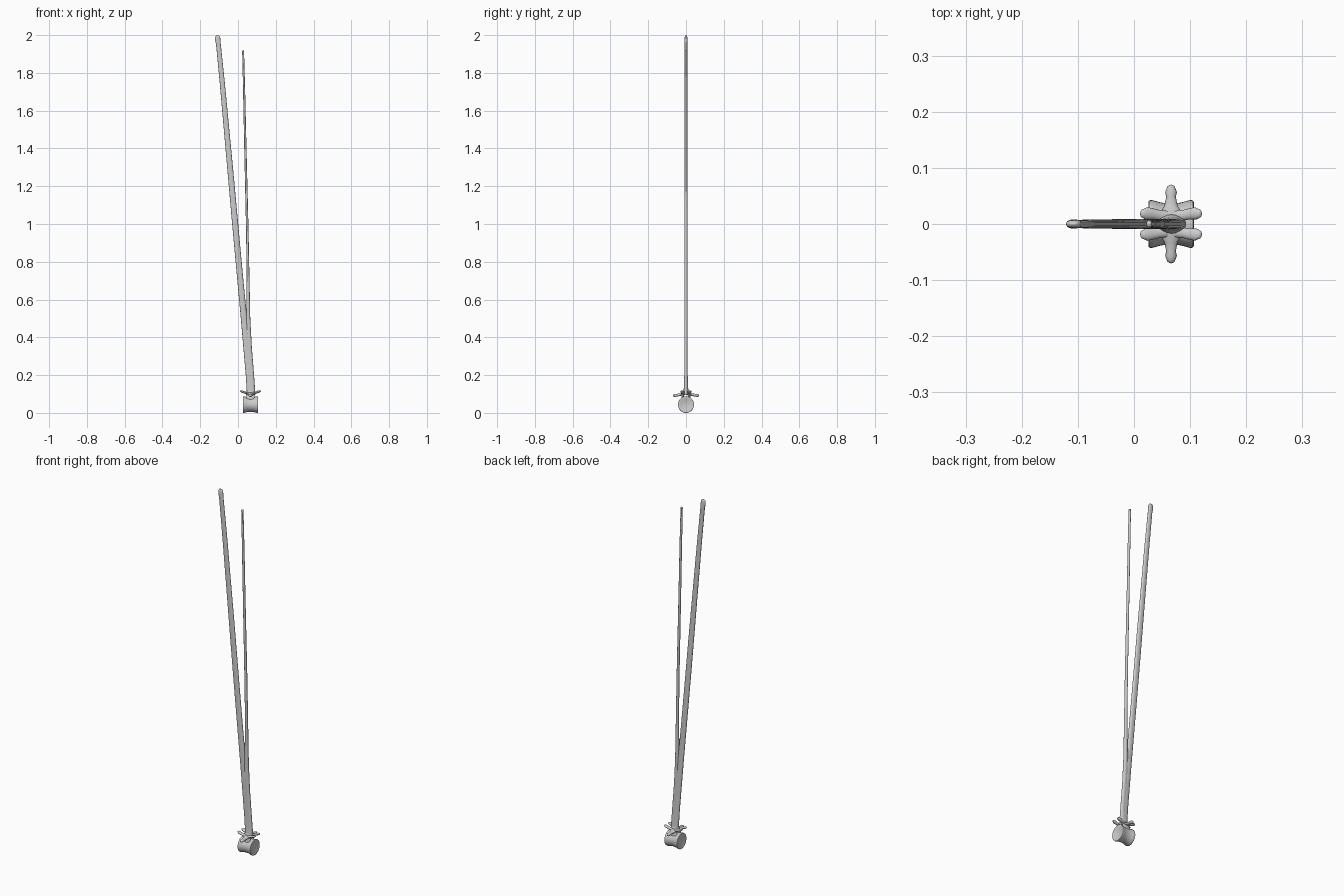
import bpy, bmesh, math
from mathutils import Vector


def finish(name, bm, angle=50):
    bmesh.ops.recalc_face_normals(bm, faces=bm.faces)
    me = bpy.data.meshes.new(name)
    bm.to_mesh(me)
    bm.free()
    ob = bpy.data.objects.new(name, me)
    bpy.context.collection.objects.link(ob)
    bpy.ops.object.select_all(action='DESELECT')
    ob.select_set(True)
    bpy.context.view_layer.objects.active = ob
    bpy.ops.object.shade_smooth_by_angle(angle=math.radians(angle))
    return ob


def loft(name, rings, n=20, p=1.0):
    """rings: (centre, axis u, axis v); (super)elliptical sections, capped ends"""
    def f(a):
        return math.copysign(abs(a) ** p, a)
    bm = bmesh.new()
    loops = []
    for c, u, v in rings:
        loops.append([bm.verts.new(Vector(c) + Vector(u) * f(math.cos(2 * math.pi * i / n))
                                   + Vector(v) * f(math.sin(2 * math.pi * i / n))) for i in range(n)])
    for a, b in zip(loops, loops[1:]):
        for i in range(n):
            bm.faces.new((a[i], a[(i + 1) % n], b[(i + 1) % n], b[i]))
    bm.faces.new(loops[0])
    bm.faces.new(loops[-1])
    return finish(name, bm)


def tube(name, pts):
    """pts: (x, y, z, width radius, height radius) with a rounded tip"""
    d = (Vector(pts[-1][:3]) - Vector(pts[0][:3])).normalized()
    side = d.cross(Vector((0, 0, 1))).normalized()
    up = side.cross(d)
    rings = [(p[:3], side * p[3], up * p[4]) for p in pts]
    c, (w, h) = Vector(pts[-1][:3]), pts[-1][3:]
    for a in (30, 60, 82):
        s, k = math.sin(math.radians(a)), math.cos(math.radians(a))
        rings.append((c + d * h * s, side * w * k, up * h * k))
    return loft(name, rings, 14)


def blade(name, secs):
    """secs: (z, left x, right x, half thickness) with a rounded tip"""
    secs = list(secs)
    z, l, r, t = secs[-1]
    cx, w = (l + r) / 2, (r - l) / 2
    for a in (30, 60, 82):
        s, k = math.sin(math.radians(a)), math.cos(math.radians(a))
        secs.append((z + w * s, cx - w * k, cx + w * k, t * k))
    return loft(name, [(((l + r) / 2, 0, z), ((r - l) / 2, 0, 0), (0, t, 0)) for z, l, r, t in secs],
                p=0.8)


# spool-shaped centrum with dished ends
half = [(0.034, 0.004), (0.036, 0.02), (0.039, 0.034), (0.0405, 0.040),
        (0.039, 0.0435), (0.034, 0.044), (0.027, 0.042), (0.018, 0.0395), (0.008, 0.038)]
profile = [(-x, r) for x, r in half] + [(x, r) for x, r in reversed(half)]
loft("centrum", [((0.066 + x, 0, 0.044), (0, r * 0.97, 0), (0, 0, r)) for x, r in profile], 32)

# arch pillars, transverse processes and articular processes on both sides
for s, side in ((-1, "front"), (1, "back")):
    loft("arch_pillar_" + side, [((0.066, s * y, z), (w, 0, 0), (0, t, 0)) for y, z, w, t in
         [(0.018, 0.064, 0.028, 0.008), (0.018, 0.08, 0.022, 0.006),
          (0.016, 0.094, 0.022, 0.007), (0.010, 0.107, 0.024, 0.008)]])
    tube("transverse_process_" + side,
         [(0.066, s * 0.004, 0.102, 0.026, 0.006), (0.066, s * 0.018, 0.100, 0.021, 0.007),
          (0.066, s * 0.032, 0.096, 0.012, 0.007), (0.066, s * 0.048, 0.094, 0.0085, 0.007),
          (0.066, s * 0.057, 0.093, 0.0105, 0.008), (0.066, s * 0.063, 0.092, 0.008, 0.007)])
    for e, end in ((-1, "left"), (1, "right")):
        tube("articular_process_%s_%s" % (side, end),
             [(0.066 + e * 0.004, s * 0.013, 0.101, 0.011, 0.006),
              (0.066 + e * 0.022, s * 0.016, 0.105, 0.009, 0.006),
              (0.066 + e * 0.034, s * 0.018, 0.109, 0.010, 0.006),
              (0.066 + e * 0.044, s * 0.019, 0.113, 0.011, 0.006),
              (0.066 + e * 0.050, s * 0.019, 0.115, 0.008, 0.005)])

# arch roof
loft("arch_roof", [((0.067, 0, z), (w, 0, 0), (0, t, 0)) for z, w, t in
     [(0.096, 0.024, 0.014), (0.104, 0.026, 0.018), (0.114, 0.022, 0.014), (0.13, 0.018, 0.010)]])

# long leaning spine and the thin upright branch that splits from it
blade("main_spine",
      [(0.10, 0.047, 0.090, 0.014), (0.14, 0.045, 0.086, 0.011), (0.2, 0.041, 0.078, 0.009),
       (0.35, 0.028, 0.064, 0.009), (0.5, 0.015, 0.048, 0.009), (0.75, -0.008, 0.024, 0.009),
       (1.0, -0.031, 0.001, 0.0085), (1.25, -0.053, -0.022, 0.0085), (1.5, -0.075, -0.046, 0.008),
       (1.75, -0.097, -0.070, 0.008), (1.95, -0.116, -0.091, 0.007),
       (1.975, -0.121, -0.093, 0.008), (1.986, -0.121, -0.094, 0.007)])
blade("thin_spine",
      [(0.10, 0.055, 0.092, 0.012), (0.2, 0.055, 0.085, 0.009), (0.35, 0.044, 0.073, 0.009),
       (0.5, 0.043, 0.065, 0.009), (0.75, 0.046, 0.060, 0.008), (1.0, 0.042, 0.055, 0.008),
       (1.4, 0.033, 0.045, 0.007), (1.7, 0.027, 0.038, 0.007), (1.915, 0.022, 0.032, 0.006)])
